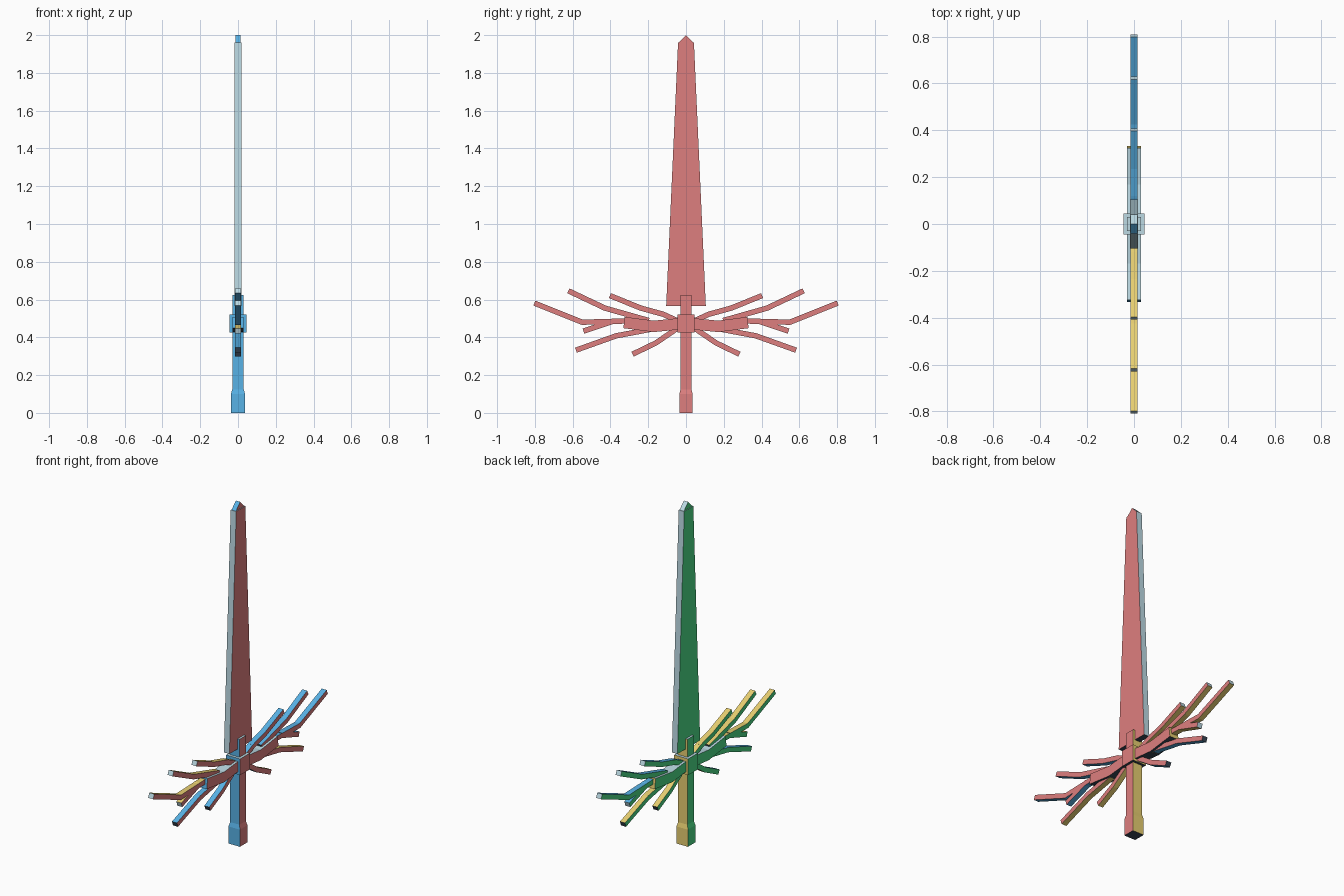
import bpy
import bmesh
from mathutils import Vector, Matrix

cube = bpy.data.objects.get("Cube")
if cube:
    bpy.data.objects.remove(cube, do_unlink=True)


def material(name, rgb):
    lin = [((c / 255 + 0.055) / 1.055) ** 2.4 for c in rgb]
    m = bpy.data.materials.new(name)
    m.use_nodes = True
    m.diffuse_color = (*lin, 1)
    bsdf = next(n for n in m.node_tree.nodes if n.type == 'BSDF_PRINCIPLED')
    bsdf.inputs["Base Color"].default_value = (*lin, 1)
    return m


# One colour per local side of a box: +x, -x, +y, -y, +z, -z
MATS = [material("coral red", (222, 127, 127)),
        material("green", (75, 220, 135)),
        material("yellow", (235, 210, 115)),
        material("sky blue", (88, 178, 230)),
        material("pale steel", (188, 218, 228)),
        material("dark slate", (55, 70, 85))]
X = Vector((1, 0, 0))


def box(name, size, matrix, taper=(1, 1), edges=None):
    """Box with a colour per side; taper scales its top, edges recolours its y sides."""
    bm = bmesh.new()
    bmesh.ops.create_cube(bm, size=1)
    for f in bm.faces:
        axis = max(range(3), key=lambda i: abs(f.normal[i]))
        f.material_index = axis * 2 + (f.normal[axis] < 0)
        if edges is not None and axis == 1:
            f.material_index = edges
    for v in bm.verts:
        if v.co.z > 0:
            v.co.x *= taper[0]
            v.co.y *= taper[1]
        v.co = Vector(a * b for a, b in zip(v.co, size))
    bm.transform(matrix)
    mesh = bpy.data.meshes.new(name)
    bm.to_mesh(mesh)
    bm.free()
    for m in MATS:
        mesh.materials.append(m)
    obj = bpy.data.objects.new(name, mesh)
    bpy.context.collection.objects.link(obj)
    return obj


def upright(name, sx, sy, z0, z1, **kw):
    return box(name, (sx, sy, z1 - z0), Matrix.Translation((0, 0, (z0 + z1) / 2)), **kw)


def frame(y_axis, z_axis, centre):
    m = Matrix((X, y_axis, z_axis)).transposed().to_4x4()
    m.translation = centre
    return m


def limb(name, path, side, width, thick, kind):
    """Chain of boxes along (y, z) points, mirrored by side."""
    pts = [Vector((0, side * y, z)) for y, z in path]
    for i, (a, b) in enumerate(zip(pts, pts[1:])):
        d = (b - a).normalized()
        length = (b - a).length + 0.006
        mid = (a + b) / 2
        label = f"{name}_{i + 1}"
        if kind == "guard":
            d *= side
            box(label, (width, length, thick), frame(d, X.cross(d), mid))
        else:
            if kind == "down":
                d = -d
            box(label, (width, thick, length), frame(d.cross(X), d, mid))


# Blade and its diamond point
upright("blade", 0.036, 0.21, 0.565, 1.96, taper=(1, 0.4), edges=4)
box("blade_tip", (0.028, 0.0575, 0.0575),
    Matrix.Translation((0, 0, 1.959)) @ Matrix.Rotation(-0.785398, 4, 'X'))

# Grip, pommel and centre block
upright("grip", 0.06, 0.058, 0.1, 0.625)
upright("pommel", 0.074, 0.07, 0, 0.1)
upright("pommel_collar", 0.074, 0.07, 0.1, 0.125, taper=(0.82, 0.83))
upright("guard_block", 0.09, 0.09, 0.425, 0.52)

# Guard arms and their branches, the same on both sides
BRANCHES = [
    ("long_branch", [(0.3, 0.487), (0.55, 0.48), (0.8, 0.58)], "up"),
    ("upper_branch", [(0.2, 0.49), (0.43, 0.555), (0.62, 0.645)], "up"),
    ("inner_branch", [(0.05, 0.49), (0.12, 0.522), (0.24, 0.555), (0.4, 0.62)], "up"),
    ("twig", [(0.38, 0.487), (0.54, 0.434)], "up"),
    ("lower_branch", [(0.1, 0.455), (0.2, 0.44), (0.37, 0.408), (0.58, 0.333)], "down"),
    ("root_branch", [(0.05, 0.445), (0.16, 0.37), (0.28, 0.312)], "down"),
]
for side, word in ((1, "back"), (-1, "front")):
    limb(word + "_guard_arm", [(0.03, 0.472), (0.17, 0.458), (0.325, 0.478)],
         side, 0.06, 0.06, "guard")
    for name, path, kind in BRANCHES:
        limb(f"{word}_{name}", path, side, 0.032, 0.028, kind)
